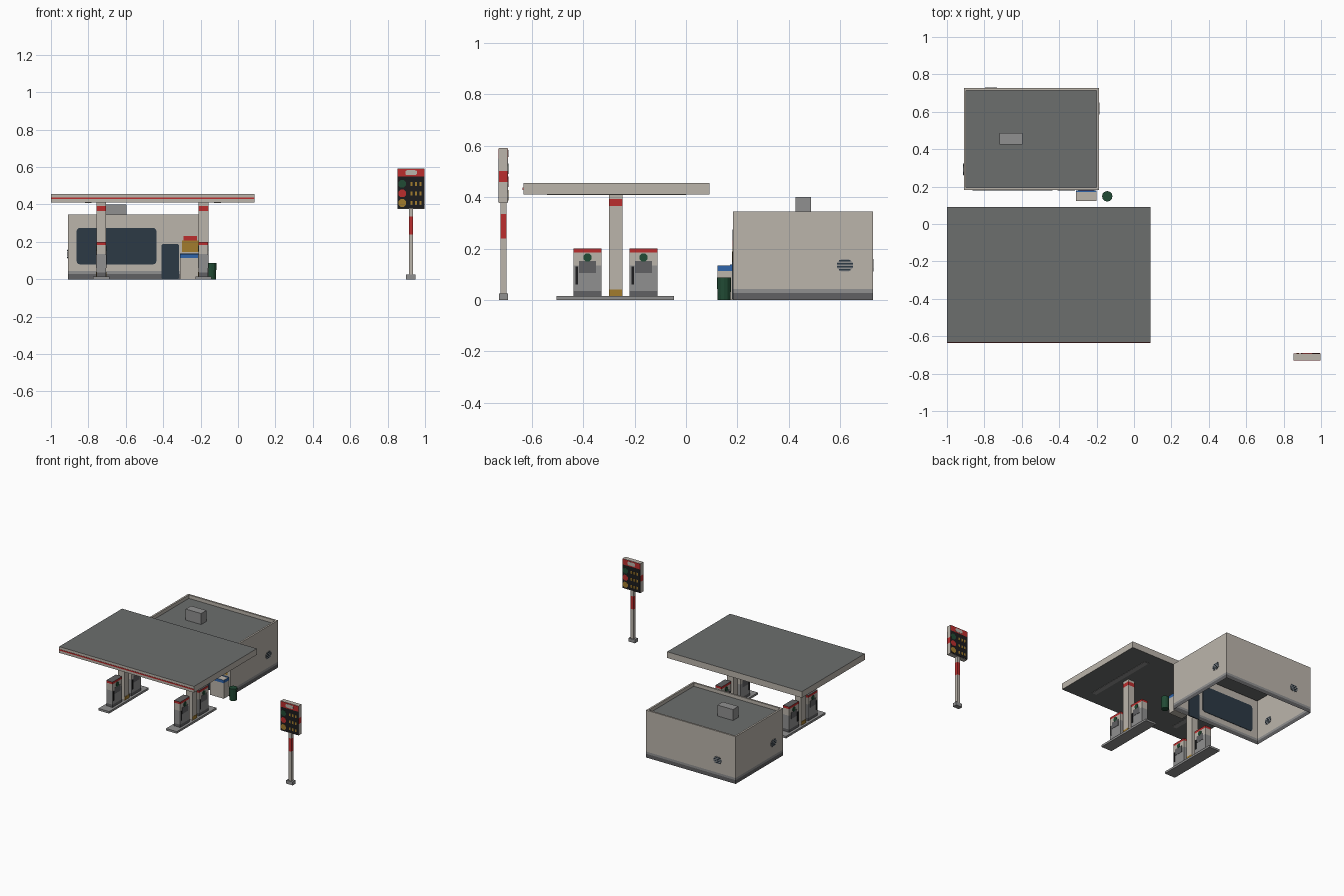
import bpy, bmesh, math
from mathutils import Vector

cube = bpy.data.objects.get("Cube")
if cube:
    bpy.data.objects.remove(cube, do_unlink=True)

# Palette
COLOURS = {
    "beige": (0.50, 0.46, 0.41), "roof_grey": (0.15, 0.157, 0.155),
    "mid_grey": (0.28, 0.28, 0.28), "dark_grey": (0.12, 0.12, 0.125),
    "navy_glass": (0.025, 0.042, 0.06), "red": (0.50, 0.027, 0.027),
    "green": (0.015, 0.07, 0.035), "blue": (0.03, 0.13, 0.40),
    "gold": (0.36, 0.20, 0.027), "black": (0.012, 0.012, 0.013),
}
NAMES = list(COLOURS)
MATS = []
for key, rgb in COLOURS.items():
    m = bpy.data.materials.new(key)
    m.use_nodes = True
    m.diffuse_color = (*rgb, 1)
    m.node_tree.nodes["Principled BSDF"].inputs["Base Color"].default_value = (*rgb, 1)
    MATS.append(m)


def finish(name, bm, fix=True):
    if fix:
        bmesh.ops.recalc_face_normals(bm, faces=bm.faces)
    me = bpy.data.meshes.new(name)
    bm.to_mesh(me)
    bm.free()
    for m in MATS:
        me.materials.append(m)
    ob = bpy.data.objects.new(name, me)
    bpy.context.collection.objects.link(ob)
    return ob


def face(bm, verts, mat):
    bm.faces.new(verts).material_index = NAMES.index(mat)


def ring(bm, x, y, z, inset=0):
    (x0, x1), (y0, y1) = x, y
    i = inset
    return [bm.verts.new(p) for p in ((x0 + i, y0 + i, z), (x1 - i, y0 + i, z),
                                      (x1 - i, y1 - i, z), (x0 + i, y1 - i, z))]


def bridge(bm, a, b, mat):
    for k in range(4):
        face(bm, (a[k], a[(k + 1) % 4], b[(k + 1) % 4], b[k]), mat)


def tower(name, x, y, z, bands, top=None, bottom=None):
    """Upright box whose sides are stacked colour bands: (colour, upper height)."""
    bm = bmesh.new()
    low = ring(bm, x, y, z)
    face(bm, low[::-1], bottom or bands[0][0])
    for mat, height in bands:
        high = ring(bm, x, y, height)
        bridge(bm, low, high, mat)
        low = high
    face(bm, low, top or bands[-1][0])
    return finish(name, bm)


def plate(name, outline, axis, at, mat, thick=0.004):
    """Thin flat plate; the outline is (x, z) for axis y, (y, z) for x, (x, y) for z."""
    bm = bmesh.new()
    rows = []
    for d in (at - thick / 2, at + thick / 2):
        rows.append([bm.verts.new({"x": (d, u, v), "y": (u, d, v), "z": (u, v, d)}[axis])
                     for u, v in outline])
    face(bm, rows[0][::-1], mat)
    face(bm, rows[1], mat)
    n = len(outline)
    for k in range(n):
        face(bm, (rows[0][k], rows[0][(k + 1) % n], rows[1][(k + 1) % n], rows[1][k]), mat)
    return finish(name, bm)


def rect(u0, u1, v0, v1, r=0.0):
    if not r:
        return [(u0, v0), (u1, v0), (u1, v1), (u0, v1)]
    pts = []
    for q, (u, v) in enumerate(((u1 - r, v1 - r), (u0 + r, v1 - r), (u0 + r, v0 + r), (u1 - r, v0 + r))):
        for s in range(4):
            a = math.radians(90 * q + 30 * s)
            pts.append((u + r * math.cos(a), v + r * math.sin(a)))
    return pts


def disc(u, v, r, n=8, squash=1.0):
    return [(u + r * math.cos(math.tau * (k + 0.5) / n),
             v + squash * r * math.sin(math.tau * (k + 0.5) / n)) for k in range(n)]


# Shop: open-bottomed shell with plinth bands, parapet and sunken roof
X, Y = (-0.91, -0.187), (0.183, 0.727)
bm = bmesh.new()
low = ring(bm, X, Y, 0)
for mat, height in (("dark_grey", 0.027), ("mid_grey", 0.043), ("beige", 0.345)):
    high = ring(bm, X, Y, height)
    bridge(bm, low, high, mat)
    low = high
rim = ring(bm, X, Y, 0.345, 0.013)
bridge(bm, low, rim, "beige")
roof = ring(bm, X, Y, 0.32, 0.013)
bridge(bm, rim, roof, "beige")
face(bm, roof, "roof_grey")
finish("shop_shell", bm, fix=False)

tower("roof_unit", (-0.72, -0.595), (0.425, 0.487), 0.32, [("mid_grey", 0.40)])
plate("shop_window", rect(-0.863, -0.436, 0.08, 0.275, 0.018), "y", Y[0], "navy_glass", 0.006)
plate("shop_door", rect(-0.409, -0.316, 0.001, 0.188, 0.008), "y", Y[0], "navy_glass", 0.008)
plate("poster", rect(-0.30, -0.212, 0.147, 0.208), "y", Y[0], "gold", 0.006)
plate("poster_header", rect(-0.292, -0.22, 0.208, 0.232), "y", Y[0], "red", 0.006)

# Louvred vents on the three plain walls
for side, axis, at, u in (("left", "x", X[1], 0.618), ("back", "y", Y[1], -0.765), ("right", "x", X[0], 0.292)):
    plate(side + "_vent", disc(u, 0.135, 0.034, 8, 0.8), axis, at, "mid_grey")
    for k in range(4):
        z = 0.114 + 0.012 * k
        w = 0.022 if k in (0, 3) else 0.031
        plate(f"{side}_vent_slat_{k}", rect(u - w, u + w, z, z + 0.006), axis, at, "navy_glass", 0.006)

# Canopy
CX, CY = (-1.0, 0.088), (-0.633, 0.092)
tower("canopy", CX, CY, 0.41, [("beige", 0.455)], "roof_grey", "roof_grey")
plate("canopy_stripe", rect(*CX, 0.428, 0.437), "y", CY[0], "red")
for k, x in enumerate((-0.80, -0.11)):
    plate(f"canopy_light_{k}", rect(x - 0.018, x + 0.018, -0.54, 0.0), "z", 0.41, "mid_grey")

# Two pump islands, each with a column and two pumps
for tag, cx in (("right", -0.731), ("left", -0.185)):
    tower(tag + "_island", (cx - 0.043, cx + 0.043), (-0.503, -0.047), 0, [("mid_grey", 0.015)])
    tower(tag + "_column", (cx - 0.026, cx + 0.026), (-0.30, -0.247), 0.015,
          [("beige", 0.366), ("red", 0.393), ("beige", 0.41)])
    for s in (-1, 1):
        plate(f"{tag}_column_guard_{s}", rect(-0.299, -0.248, 0.015, 0.04), "x", cx + s * 0.026, "gold")
    for end, y0 in (("front", -0.438), ("back", -0.22)):
        name = f"{tag}_{end}_pump"
        y1 = y0 + 0.11
        mid = y0 + 0.055
        tower(name, (cx - 0.025, cx + 0.025), (y0, y1), 0.015,
              [("dark_grey", 0.035), ("mid_grey", 0.135), ("beige", 0.184), ("red", 0.20)], "dark_grey")
        for s in (-1, 1):
            x = cx + s * 0.025
            plate(f"{name}_display_{s}", rect(mid - 0.033, mid + 0.033, 0.105, 0.152), "x", x, "dark_grey")
            plate(f"{name}_badge_{s}", disc(mid, 0.165, 0.017), "x", x, "green", 0.006)
            plate(f"{name}_nozzle_{s}", rect(y0 + 0.008, y0 + 0.018, 0.06, 0.13), "x", x, "black", 0.006)

# Storage chest beside the door
tower("chest", (-0.31, -0.20), (0.122, 0.18), 0, [("beige", 0.113), ("blue", 0.135)], "beige")
plate("chest_lid_hinge", rect(-0.31, -0.20, 0.172, 0.18), "z", 0.135, "blue")

# Litter bin
bm = bmesh.new()
bmesh.ops.create_cone(bm, cap_ends=True, segments=12, radius1=0.025, radius2=0.028, depth=0.088)
for f in bm.faces:
    f.material_index = NAMES.index("green")
bmesh.ops.translate(bm, verts=bm.verts, vec=Vector((-0.143, 0.148, 0.044)))
finish("litter_bin", bm)

# Price sign
tower("sign_base", (0.898, 0.95), (-0.727, -0.693), 0, [("mid_grey", 0.025)])
tower("sign_post", (0.913, 0.936), (-0.722, -0.698), 0.025,
      [("beige", 0.24), ("red", 0.335), ("beige", 0.378)])
SX, SY = (0.854, 0.998), (-0.727, -0.694)
tower("sign_box", SX, SY, 0.377, [("beige", 0.459), ("red", 0.502), ("beige", 0.592)])
for side, y in zip(("front", "back"), SY):
    plate(side + "_price_board", rect(*SX, 0.379, 0.55), "y", y, "black")
    plate(side + "_sign_header", rect(*SX, 0.55, 0.59), "y", y, "red")
    plate(side + "_header_mark", rect(0.895, 0.957, 0.557, 0.583, 0.01), "y", y, "beige", 0.006)
    for k, mat in enumerate(("gold", "red", "green")):
        z = 0.408 + 0.051 * k
        flip = 1 if side == "front" else -1
        plate(f"{side}_{mat}_grade", disc(0.926 - flip * 0.048, z, 0.022), "y", y, mat, 0.006)
        for d in range(3):
            u = 0.926 + flip * (0.002 + 0.024 * d)
            plate(f"{side}_{mat}_price_{d}", rect(u - 0.006, u + 0.006, z - 0.01, z + 0.01),
                  "y", y, "gold", 0.006)
